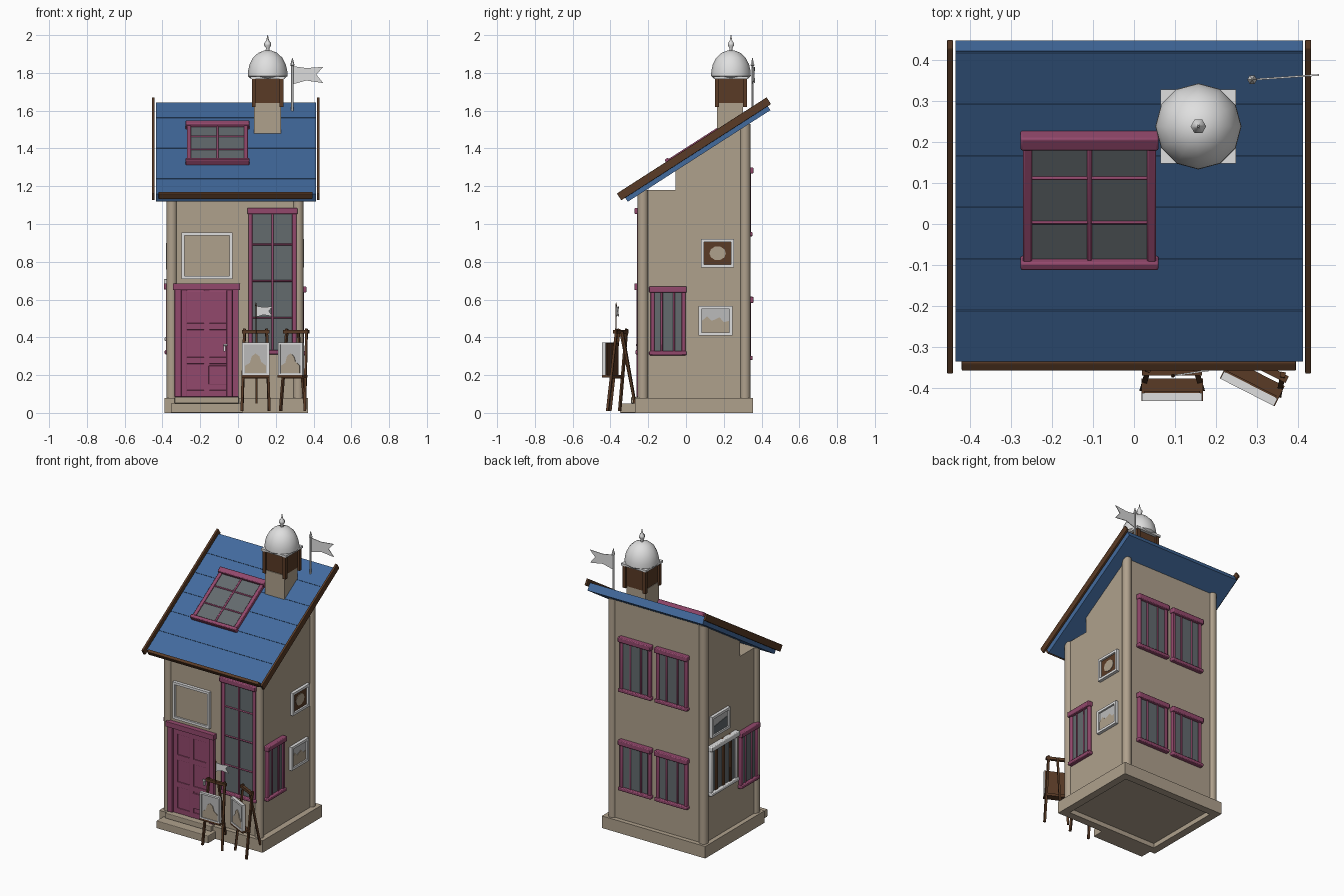
import bpy, bmesh, math
from mathutils import Matrix, Vector

if "Cube" in bpy.data.objects:
    bpy.data.objects.remove(bpy.data.objects["Cube"])

COLORS = {
    "taupe_wall": (0.43, 0.355, 0.265), "blue_roof": (0.055, 0.145, 0.34),
    "plum_trim": (0.29, 0.065, 0.15), "brown_wood": (0.10, 0.043, 0.019),
    "off_white": (0.74, 0.74, 0.74), "grey_glass": (0.125, 0.145, 0.155),
    "pale_grey": (0.5, 0.5, 0.5),
}
MATS = {}
for n, c in COLORS.items():
    MATS[n] = bpy.data.materials.new(n)
    MATS[n].diffuse_color = (*c, 1)
WALL, BLUE, PLUM, WOOD, WHITE, GLASS, PALE = COLORS


class Part:
    """Collects simple solids into one object, in a local frame (u right, v up, w out)."""
    def __init__(self, name, frame=Matrix()):
        self.name, self.frame, self.bm, self.used = name, frame, bmesh.new(), []

    def paint(self, faces, mat):
        if mat not in self.used:
            self.used.append(mat)
        for f in faces:
            f.material_index = self.used.index(mat)

    def box(self, u0, u1, v0, v1, w0, w1, mat):
        m = Matrix.Translation(((u0 + u1) / 2, (v0 + v1) / 2, (w0 + w1) / 2)) \
            @ Matrix.Diagonal((u1 - u0, v1 - v0, w1 - w0, 1))
        vs = bmesh.ops.create_cube(self.bm, size=1, matrix=m)["verts"]
        self.paint({f for v in vs for f in v.link_faces}, mat)

    def frame_box(self, u0, u1, v0, v1, w0, w1, t, mat):
        self.box(u0, u0 + t, v0, v1, w0, w1, mat)
        self.box(u1 - t, u1, v0, v1, w0, w1, mat)
        self.box(u0 + t, u1 - t, v0, v0 + t, w0, w1, mat)
        self.box(u0 + t, u1 - t, v1 - t, v1, w0, w1, mat)

    def bar(self, p, q, t, mat):
        p, q = Vector(p), Vector(q)
        m = Matrix.Translation((p + q) / 2) @ (q - p).to_track_quat('Z', 'Y').to_matrix().to_4x4() \
            @ Matrix.Diagonal((t, t, (q - p).length, 1))
        vs = bmesh.ops.create_cube(self.bm, size=1, matrix=m)["verts"]
        self.paint({f for v in vs for f in v.link_faces}, mat)

    def prism(self, pts, w0, w1, mat):
        a = [self.bm.verts.new((u, v, w0)) for u, v in pts]
        b = [self.bm.verts.new((u, v, w1)) for u, v in pts]
        n = len(pts)
        fs = [self.bm.faces.new(a[::-1]), self.bm.faces.new(b)]
        fs += [self.bm.faces.new((a[i], a[(i + 1) % n], b[(i + 1) % n], b[i])) for i in range(n)]
        self.paint(fs, mat)

    def lathe(self, profile, x, y, n, mat):
        rings = [[self.bm.verts.new((x + r * math.cos(k * math.tau / n), y + r * math.sin(k * math.tau / n), z))
                  for k in range(n)] for r, z in profile]
        fs = [self.bm.faces.new(rings[0][::-1]), self.bm.faces.new(rings[-1])]
        for a, b in zip(rings, rings[1:]):
            fs += [self.bm.faces.new((a[k], a[(k + 1) % n], b[(k + 1) % n], b[k])) for k in range(n)]
        self.paint(fs, mat)

    def done(self, bevel=0.0, smooth=None):
        bmesh.ops.recalc_face_normals(self.bm, faces=self.bm.faces)
        me = bpy.data.meshes.new(self.name)
        self.bm.to_mesh(me)
        self.bm.free()
        me.transform(self.frame)
        for m in self.used:
            me.materials.append(MATS[m])
        ob = bpy.data.objects.new(self.name, me)
        bpy.context.collection.objects.link(ob)
        if bevel:
            b = ob.modifiers.new("bevel", 'BEVEL')
            b.width, b.segments = bevel, 2
        if smooth:
            bpy.ops.object.select_all(action='DESELECT')
            ob.select_set(True)
            bpy.context.view_layer.objects.active = ob
            bpy.ops.object.shade_smooth_by_angle(angle=math.radians(smooth))
        return ob


def side(k):
    return Matrix.Rotation(k * math.pi / 2, 4, 'Z') @ Matrix.Rotation(math.pi / 2, 4, 'X')


FRONT, RIGHT, BACK, LEFT = (side(k) for k in range(4))
WF, WR, WB, WL = 0.24, 0.33, 0.325, 0.36      # distance of each wall from the centre


def window(name, frame, u0, u1, v0, v1, w, cols, rows, trim=PLUM, bars=PLUM, cap=0.033, t=0.022, bw=0.012):
    p = Part(name, frame)
    p.box(u0 + .01, u1 - .01, v0 + .01, v1 - .01, w - .01, w + .01, GLASS)
    for a, b in ((u0 + .006, u0 + .006 + t), (u1 - .006 - t, u1 - .006)):
        p.box(a, b, v0, v1, w - .01, w + .02, trim)
    p.box(u0, u1, v1 - cap, v1, w - .01, w + .032, trim)
    p.box(u0, u1, v0, v0 + .022, w - .01, w + .028, trim)
    for i in range(1, cols):
        c = u0 + (u1 - u0) * i / cols
        p.box(c - bw / 2, c + bw / 2, v0, v1, w - .01, w + .016, bars)
    for j in range(1, rows):
        c = v0 + (v1 - v0) * j / rows
        p.box(u0 + .01, u1 - .01, c - .005, c + .005, w - .01, w + .015, bars)
    p.done(.005, 40)


# Walls, plinth, step and corner columns
p = Part("house_walls", RIGHT)
p.prism([(-WF, .03), (WB, .03), (WB, 1.54), (-.055, 1.295), (-.055, 1.18), (-WF, 1.18)], -WL, WR, WALL)
p.done()
p = Part("plinth")
for b in ((-.39, -.34, -.27, .355), (.32, .37, -.27, .355), (-.34, .32, -.27, -.22), (-.34, .32, .305, .355)):
    p.box(*b, 0, .08, WALL)
p.done()
p = Part("door_step")
p.box(-.355, .025, -.35, -.25, 0, .05, WALL)
p.box(-.335, .005, -.29, -.24, .05, .085, WALL)
p.done(.004)
p = Part("corner_columns")
for x in (-.35, .319):
    for y, h in ((-.228, 1.18), (.313, 1.53)):
        p.lathe([(.028, .06), (.028, h)], x, y, 16, WALL)
p.done(0, 40)

# Roof: core slab, board courses and edge beams
ROOF = Matrix.Translation((0, -.335, 1.16)) @ Matrix.Rotation(math.radians(32.7), 4, 'X')
p = Part("roof", ROOF)
p.box(-.435, .412, 0, .897, -.05, -.003, BLUE)
for i in range(6):
    p.box(-.435, .412, i * .1495, (i + 1) * .1495 - .003, -.006, 0, BLUE)
p.done()
p = Part("roof_beams", ROOF)
p.box(-.456, -.441, -.025, .917, -.025, .018, WOOD)
p.box(.417, .432, -.025, .917, -.025, .018, WOOD)
p.box(-.42, .395, -.02, 0, -.02, .012, WOOD)
p.done(.003)
window("skylight", ROOF, -.277, .06, .283, .668, .004, 2, 3, cap=.036)

# Windows
window("tall_front_window", FRONT, .05, .315, .31, 1.085, WF, 2, 4)
window("right_window", RIGHT, -.195, .003, .305, .67, WR, 3, 1)
window("left_window", LEFT, .03, .225, .31, .685, WL, 3, 1)
window("left_white_window", LEFT, -.285, .01, .38, .71, WL, 4, 1, trim=WHITE, bars=WOOD, bw=.03)
for z0, z1, level in ((.28, .615, "lower"), (.935, 1.30, "upper")):
    for a in (-.255, .012):
        window(f"back_{level}_window", BACK, a, a + .24, z0, z1, WB, 3, 1)

# Door with frame, raised rails and handle
p = Part("door", FRONT)
p.box(-.31, -.02, .085, .66, WF - .01, WF + .006, PLUM)
for a, b in ((-.335, -.3), (-.03, .003)):
    p.box(a, b, .085, .66, WF - .01, WF + .022, PLUM)
p.box(-.345, .01, .65, .685, WF - .01, WF + .032, PLUM)
for a in (-.3, -.18, -.06):
    p.box(a, a + .03, .085, .65, WF, WF + .012, PLUM)
for z in (.085, .26, .44, .61):
    p.box(-.3, -.03, z, z + .035, WF, WF + .011, PLUM)
p.box(-.155, -.06, .15, .25, WF, WF + .014, PLUM)
p.box(-.077, -.066, .325, .36, WF, WF + .02, WHITE)
p.box(-.077, -.055, .355, .365, WF + .012, WF + .026, WHITE)
p.done(.002)


# Framed wall panels
def picture(name, frame, u0, u1, v0, v1, w, panel, art=None, art_mat=WALL):
    p = Part(name, frame)
    p.box(u0 + .005, u1 - .005, v0 + .005, v1 - .005, w - .005, w + .008, panel)
    p.frame_box(u0, u1, v0, v1, w - .005, w + .02, .016, WHITE)
    if art:
        p.prism([(u0 + a * (u1 - u0), v0 + b * (v1 - v0)) for a, b in art], w + .007, w + .011, art_mat)
    p.done()


HILLS = [(.1, .1), (.9, .1), (.9, .5), (.75, .45), (.62, .62), (.5, .55), (.38, .5), (.25, .65), (.1, .5)]
BLOB = [(.5 + .25 * math.cos(k * math.tau / 10), .5 + .25 * math.sin(k * math.tau / 10)) for k in range(10)]
FIELD = [(.1, .1), (.9, .1), (.9, .6), (.1, .45)]
picture("front_sign", FRONT, -.3, -.03, .71, .955, WF, WALL)
picture("right_upper_picture", RIGHT, .08, .255, .77, .92, WR, WOOD, BLOB)
picture("right_lower_picture", RIGHT, .067, .245, .41, .565, WR, PALE, HILLS)
picture("left_picture", LEFT, -.265, -.075, .76, .90, WL, PALE, FIELD, GLASS)

# Chimney turret with dome
CX, CY = .157, .238
p = Part("chimney")
p.box(CX - .073, CX + .07, CY - .075, CY + .065, 1.42, 1.64, WALL)
p.box(CX - .07, CX + .07, CY - .07, CY + .07, 1.63, 1.77, WOOD)
for sx in (-1, 1):
    for sy in (-1, 1):
        x, y = CX + sx * .074, CY + sy * .074
        p.box(x - .01, x + .01, y - .01, y + .01, 1.62, 1.775, WOOD)
p.done()
p = Part("turret_eave")
p.frame_box(CX - .092, CX + .092, CY - .09, CY + .09, 1.768, 1.782, .02, WHITE)
p.done()
p = Part("turret_dome")
p.lathe([(.09, 1.77), (.105, 1.783), (.104, 1.81), (.096, 1.845), (.078, 1.88), (.05, 1.906), (.02, 1.918)],
        CX, CY, 12, WHITE)
p.lathe([(.012, 1.91), (.009, 1.932), (.019, 1.945), (.019, 1.957), (.007, 1.972), (.002, 2.0)], CX, CY, 6, WHITE)
p.done(0, 50)


# Swallow-tailed flags
def flag(name, x, y, z0, z1, length, height, r, pole_mat, turn):
    p = Part(name + "_pole")
    p.lathe([(r, z0), (r, z1 - .05 * r / .008), (r * 1.7, z1 - .045 * r / .008), (.001, z1)], x, y, 6, pole_mat)
    p.done()
    top = z1 - .05 * r / .008
    p = Part(name, Matrix.Translation((x, y, top)) @ Matrix.Rotation(turn, 4, 'Z') @ Matrix.Rotation(math.pi / 2, 4, 'X'))
    L, h = length, height
    p.prism([(0, 0), (L * .45, -h * .12), (L, -h * .05), (L * .78, -h * .5), (L, -h), (L * .45, -h * .85),
             (0, -h * 1.08)], -.002, .002, WHITE)
    p.done()


flag("roof_flag", .288, .352, 1.55, 1.88, .163, .09, .007, WHITE, .07)
flag("easel_flag", .095, -.37, .42, .585, .088, .055, .003, WOOD, .15)


# Easels with canvases
def easel(name, x, y, turn):
    M = Matrix.Translation((x, y, 0)) @ Matrix.Rotation(turn, 4, 'Z')
    p = Part(name, M)
    for s in (-1, 1):
        p.bar((s * .072, -.03, .01), (s * .058, .018, .445), .013, WOOD)
    p.bar((.005, .025, .43), (.005, .10, .05), .012, WOOD)
    p.bar((-.073, .012, .43), (.073, .012, .43), .018, WOOD)
    p.bar((-.07, -.012, .19), (.07, -.012, .19), .014, WOOD)
    p.box(-.075, .075, -.06, -.005, .187, .2, WOOD)
    p.done()
    p = Part(name + "_canvas", M @ Matrix.Rotation(math.pi / 2, 4, 'X'))
    p.box(-.068, .068, .2, .37, .035, .045, WOOD)
    p.box(-.062, .062, .205, .365, .044, .053, PALE)
    p.frame_box(-.073, .073, .197, .373, .04, .06, .012, WHITE)
    p.prism([(-.055, .21), (.055, .21), (.055, .25), (.03, .27), (.02, .30), (0, .315), (-.02, .3),
             (-.03, .265), (-.055, .25)], .052, .057, WALL)
    p.done()


easel("left_easel", .093, -.372, 0)
easel("right_easel", .303, -.357, math.radians(-27))

for m in bpy.data.materials:
    if m.users and not m.is_grease_pencil:
        m.use_nodes = True
        m.node_tree.nodes["Principled BSDF"].inputs["Base Color"].default_value = m.diffuse_color
